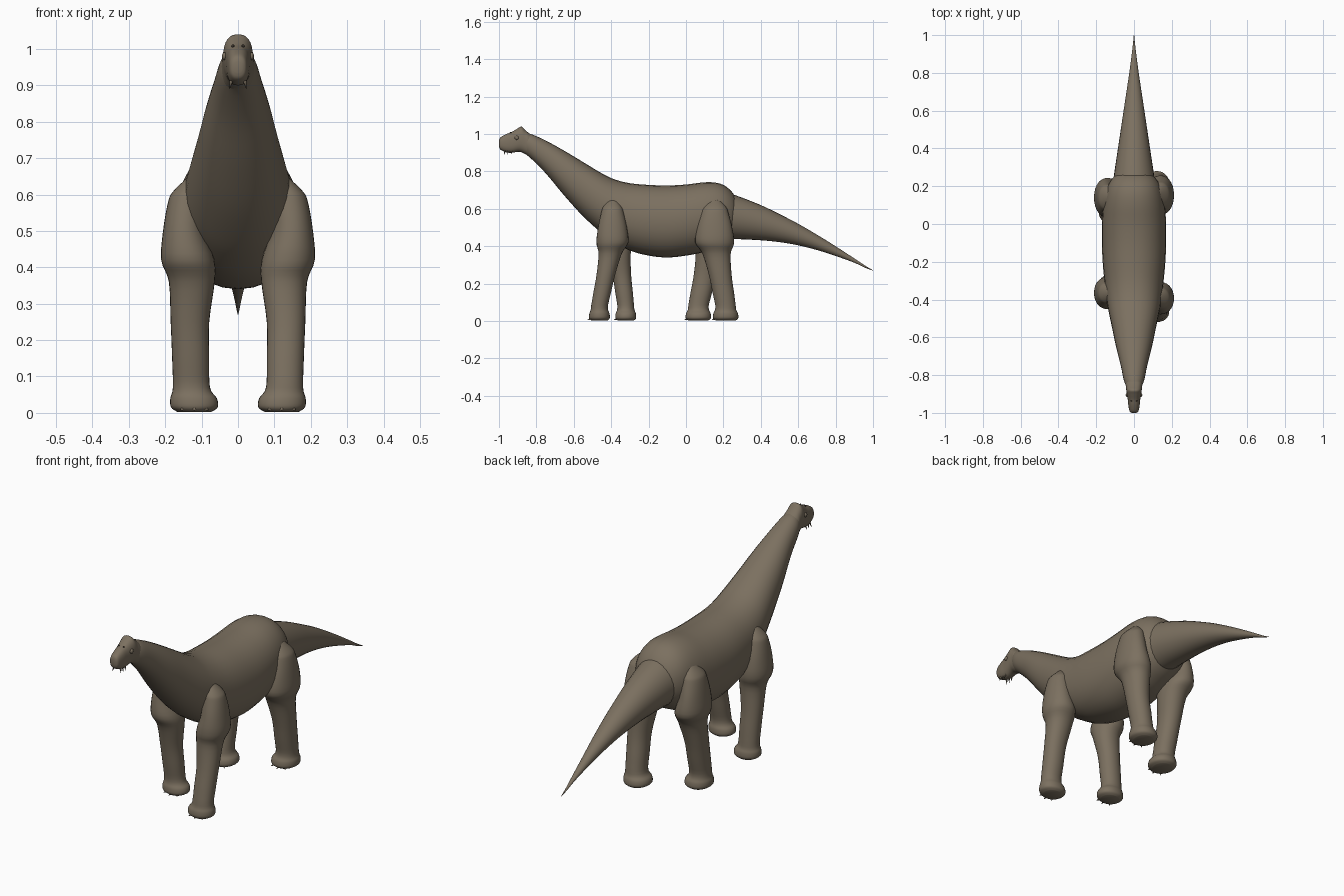
import bpy
import math
from mathutils import Vector

cube = bpy.data.objects.get("Cube")
if cube:
    bpy.data.objects.remove(cube, do_unlink=True)


def make_material(name, colour):
    mat = bpy.data.materials.new(name)
    mat.use_nodes = True
    mat.diffuse_color = colour
    shader = next(n for n in mat.node_tree.nodes if n.type == 'BSDF_PRINCIPLED')
    shader.inputs["Base Color"].default_value = colour
    shader.inputs["Roughness"].default_value = 0.8
    return mat


SKIN = make_material("brown hide", (0.2, 0.163, 0.117, 1))
DARK = make_material("dark nostril", (0.05, 0.04, 0.03, 1))


def smooth_rows(rows, steps):
    """Run a smooth curve through the given cross-section rows."""
    rows = [Vector(r) for r in rows]
    result = []
    for i in range(len(rows) - 1):
        a, b, c, d = (rows[min(max(i + k, 0), len(rows) - 1)] for k in (-1, 0, 1, 2))
        for s in range(steps):
            t = s / steps
            result.append(b + (c - a) * t / 2
                          + (a * 2 - b * 5 + c * 4 - d) * t * t / 2
                          + (b * 3 - a - c * 3 + d) * t ** 3 / 2)
    return result + [rows[-1]]


def finish(obj, name, mat, angle=50):
    obj.name = obj.data.name = name
    obj.data.materials.append(mat)
    bpy.ops.object.select_all(action='DESELECT')
    obj.select_set(True)
    bpy.context.view_layer.objects.active = obj
    bpy.ops.object.shade_smooth_by_angle(angle=math.radians(angle))
    return obj


def loft(name, rings):
    """Skin a list of equal rings of points and close both ends."""
    n = len(rings[0])
    verts = [p for ring in rings for p in ring]
    faces = [(i * n + j, i * n + (j + 1) % n, (i + 1) * n + (j + 1) % n, (i + 1) * n + j)
             for i in range(len(rings) - 1) for j in range(n)]
    faces += [tuple(reversed(range(n))), tuple(range(len(verts) - n, len(verts)))]
    mesh = bpy.data.meshes.new(name)
    mesh.from_pydata(verts, [], faces)
    obj = bpy.data.objects.new(name, mesh)
    bpy.context.collection.objects.link(obj)
    finish(obj, name, SKIN)
    bpy.ops.object.mode_set(mode='EDIT')
    bpy.ops.mesh.select_all(action='SELECT')
    bpy.ops.mesh.normals_make_consistent(inside=False)
    bpy.ops.object.mode_set(mode='OBJECT')
    return obj


def unit_ring(power, n=28):
    """Unit outline; a power below one gives a squarer section."""
    angles = [2 * math.pi * k / n for k in range(n)]
    return [tuple(math.copysign(abs(f(a)) ** power, f(a)) for f in (math.cos, math.sin))
            for a in angles]


def loft_along_y(name, rows, power=1.0):
    # each row: y, top, bottom, half width
    rings = [[(u * w, y, (top + low) / 2 + v * (top - low) / 2) for u, v in unit_ring(power)]
             for y, top, low, w in smooth_rows(rows, 4)]
    return loft(name, rings)


def ball(name, location, size, mat):
    bpy.ops.mesh.primitive_uv_sphere_add(segments=16, ring_count=10, location=location)
    obj = bpy.context.object
    obj.scale = size
    return finish(obj, name, mat)


def spike(name, location, direction, radius, length):
    bpy.ops.mesh.primitive_cone_add(vertices=8, radius1=radius, radius2=0, depth=length,
                                    location=location)
    obj = bpy.context.object
    obj.rotation_euler = Vector(direction).to_track_quat('Z', 'Y').to_euler()
    return finish(obj, name, SKIN)


# Neck and barrel body in one skin
loft_along_y("neck_and_body", [
    (-.87, 1.0, .9, .035), (-.83, 1.0, .87, .053), (-.75, .965, .79, .07),
    (-.65, .91, .67, .095), (-.55, .85, .56, .116), (-.45, .79, .47, .137),
    (-.38, .757, .42, .148), (-.3, .737, .377, .157), (-.2, .728, .35, .166),
    (-.1, .725, .34, .17), (0, .73, .35, .17), (.1, .742, .37, .163),
    (.17, .738, .4, .15), (.22, .715, .43, .13), (.26, .67, .47, .095),
    (.28, .61, .53, .04)], .93)

# Tail, tucked into the rump
loft_along_y("tail", [
    (.12, .68, .46, .1), (.2, .69, .44, .112), (.28, .667, .438, .103),
    (.4, .62, .432, .085), (.5, .572, .422, .07), (.6, .52, .405, .055),
    (.7, .462, .38, .04), (.8, .4, .348, .025), (.9, .335, .312, .012),
    (.96, .295, .284, .005), (1, .272, .27, .001)])

# Head with a low crest and a blunt snout
loft_along_y("head", [
    (-1, .965, .935, .012), (-.992, .982, .917, .023), (-.96, 1, .902, .03),
    (-.93, 1.012, .9, .033), (-.9, 1.03, .905, .038), (-.88, 1.04, .903, .041),
    (-.86, 1.022, .893, .043), (-.84, 1.005, .885, .045), (-.81, .985, .89, .035)], .8)

for side, label in ((1, "left"), (-1, "right")):
    # Eyes, nostrils and the small points along the jaw
    ball(label + "_eye", (side * .037, -.905, .98), (.007, .011, .011), SKIN)
    ball(label + "_nostril", (side * .014, -.937, 1.008), (.004, .004, .004), DARK)
    for k in range(3):
        spike(label + "_jaw_spike", (side * .021, -.97 + k * .018, .9),
              (side * .2, -.2, -1), .005, .024)

# Leg section rows: z, centre x, half width, half depth
LEG = [(.65, .12, .015, .02), (.61, .135, .042, .05), (.58, .142, .05, .06),
       (.5, .148, .058, .077), (.42, .138, .073, .085), (.36, .127, .063, .062),
       (.25, .132, .053, .05), (.15, .13, .051, .047), (.07, .128, .051, .045),
       (.04, .122, .064, .054), (.015, .12, .064, .055), (.002, .12, .045, .042)]


def build_leg(name, side, hip_y, foot_y, depth):
    rings = []
    for z, x, half_w, half_d in smooth_rows(LEG, 4):
        t = min(max((.42 - z) / .34, 0), 1)
        y = hip_y + (foot_y - hip_y) * t
        rings.append([(side * (x + u * half_w), y + v * half_d * depth, z)
                      for u, v in unit_ring(.95)])
    loft(name, rings)
    # Short claws fanned around the front of the foot
    for k in (-1, 0, 1):
        turn = k * .6
        away = Vector((math.sin(turn), -math.cos(turn), 0))
        place = Vector((side * .12, foot_y, .01))
        place += Vector((away.x * .06, away.y * .053 * depth, 0))
        spike(name + "_claw", place, (away.x, away.y, -.35), .008, .022)


build_leg("left_front_leg", 1, -.393, -.463, 1)
build_leg("right_front_leg", -1, -.365, -.322, 1)
build_leg("left_hind_leg", 1, .153, .212, 1.22)
build_leg("right_hind_leg", -1, .14, .066, 1.22)
